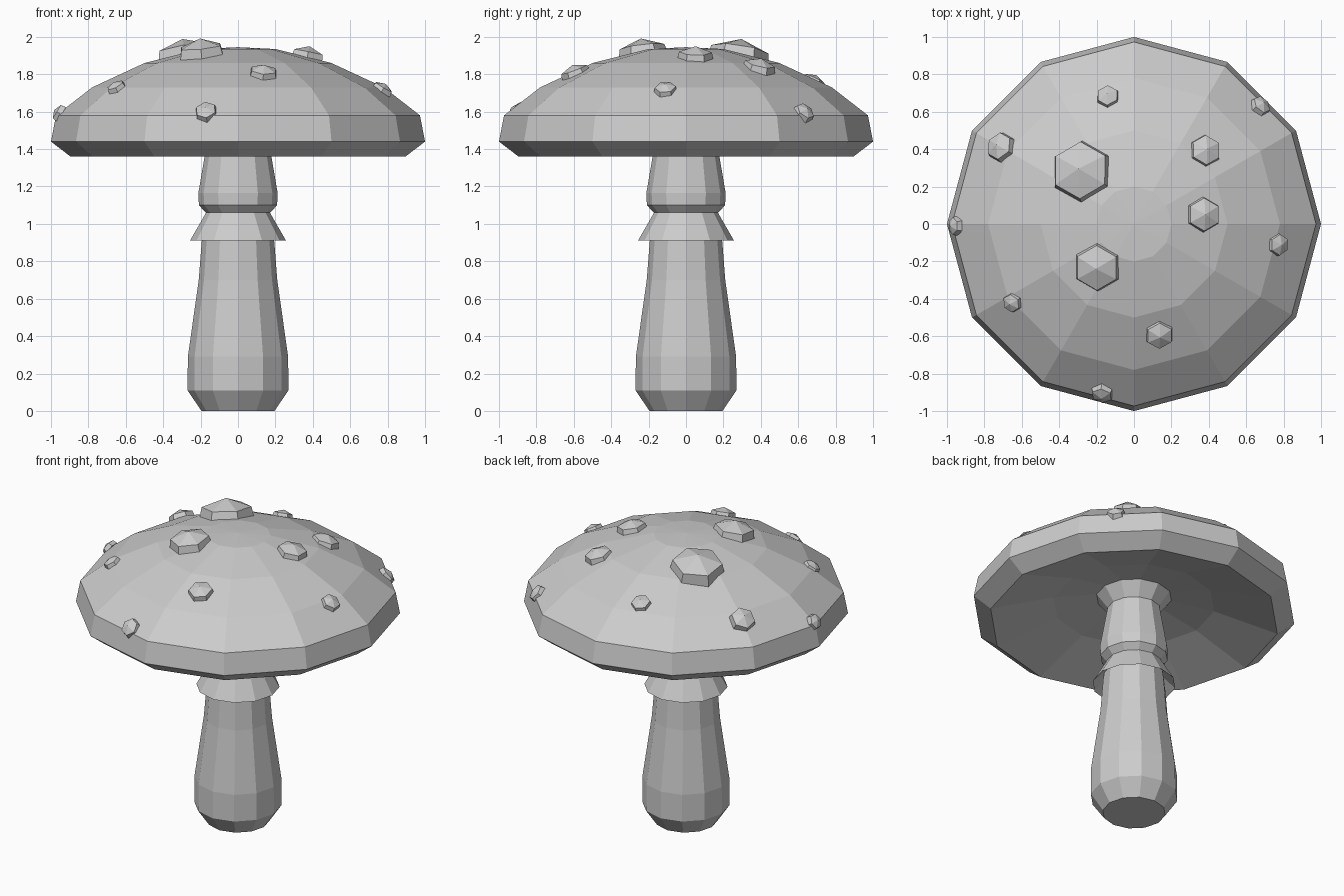
import bpy, bmesh, math
from mathutils import Vector, Matrix
from mathutils.bvhtree import BVHTree

cube = bpy.data.objects.get("Cube")
if cube:
    bpy.data.objects.remove(cube)

grey = bpy.data.materials.new("light_grey")
grey.use_nodes = True
color = (0.6, 0.6, 0.6, 1)
grey.diffuse_color = color
grey.node_tree.nodes["Principled BSDF"].inputs["Base Color"].default_value = color


def add_lathe(bm, profile, sides, start=0.0, matrix=Matrix()):
    """Revolve (radius, height) points; a zero radius closes to a point."""
    rings = []
    for r, z in profile:
        count = sides if r > 0 else 1
        angles = [start + math.tau * i / sides for i in range(count)]
        rings.append([bm.verts.new(matrix @ Vector((r * math.cos(a), r * math.sin(a), z)))
                      for a in angles])
    for low, high in zip(rings, rings[1:]):
        for i in range(sides):
            j = (i + 1) % sides
            corners = [low[i % len(low)], low[j % len(low)],
                       high[j % len(high)], high[i % len(high)]]
            bm.faces.new(list(dict.fromkeys(corners)))


def finish(name, bm):
    bmesh.ops.recalc_face_normals(bm, faces=bm.faces)
    mesh = bpy.data.meshes.new(name)
    bm.to_mesh(mesh)
    mesh.materials.append(grey)
    obj = bpy.data.objects.new(name, mesh)
    bpy.context.collection.objects.link(obj)


# Cap: hollow underside, short rim and a faceted dome
cap = bmesh.new()
add_lathe(cap, [(0, 1.53), (0.22, 1.53), (0.5, 1.48), (0.895, 1.36), (1.0, 1.44),
                (0.973, 1.58), (0.78, 1.73), (0.5, 1.86), (0.2, 1.935), (0, 1.945)], 12)
dome = BVHTree.FromBMesh(cap)
finish("cap", cap)

# Stem: bulbous foot, collar bulge and flared top
stem = bmesh.new()
add_lathe(stem, [(0, 0), (0.195, 0), (0.27, 0.11), (0.268, 0.29), (0.21, 0.7),
                 (0.192, 0.93), (0.172, 1.06), (0.209, 1.1), (0.212, 1.165),
                 (0.165, 1.44), (0.235, 1.53), (0, 1.535)], 12)
finish("stem", stem)

# Skirt: flared ring around the stem
skirt = bmesh.new()
add_lathe(skirt, [(0.16, 1.0), (0.257, 0.91), (0.168, 1.065), (0.16, 1.0)], 12)
finish("skirt", skirt)

# Spots: pointed hexagonal warts seated on the dome (x, y, radius)
spots = [(-0.28, 0.28, 0.175), (-0.195, -0.23, 0.137), (0.38, 0.39, 0.092),
         (0.37, 0.05, 0.1), (0.135, -0.59, 0.083), (0.77, -0.11, 0.064),
         (-0.65, -0.42, 0.056), (-0.17, -0.905, 0.064), (-0.955, -0.01, 0.053),
         (-0.71, 0.41, 0.085), (-0.14, 0.68, 0.066), (0.675, 0.63, 0.06)]
for number, (x, y, r) in enumerate(spots, 1):
    point = dome.ray_cast(Vector((x, y, 3)), Vector((0, 0, -1)))[0]
    normal = Vector((x, y, 2 * math.sqrt(1 - x * x - y * y))).normalized()
    turn = Vector((0, 0, 1)).rotation_difference(normal).to_matrix().to_4x4()
    spot = bmesh.new()
    add_lathe(spot, [(0, -0.25 * r), (r, -0.25 * r), (0.88 * r, 0.3 * r), (0, 0.62 * r)],
              6, math.pi / 2, Matrix.Translation(point) @ turn)
    finish(f"spot_{number}", spot)
